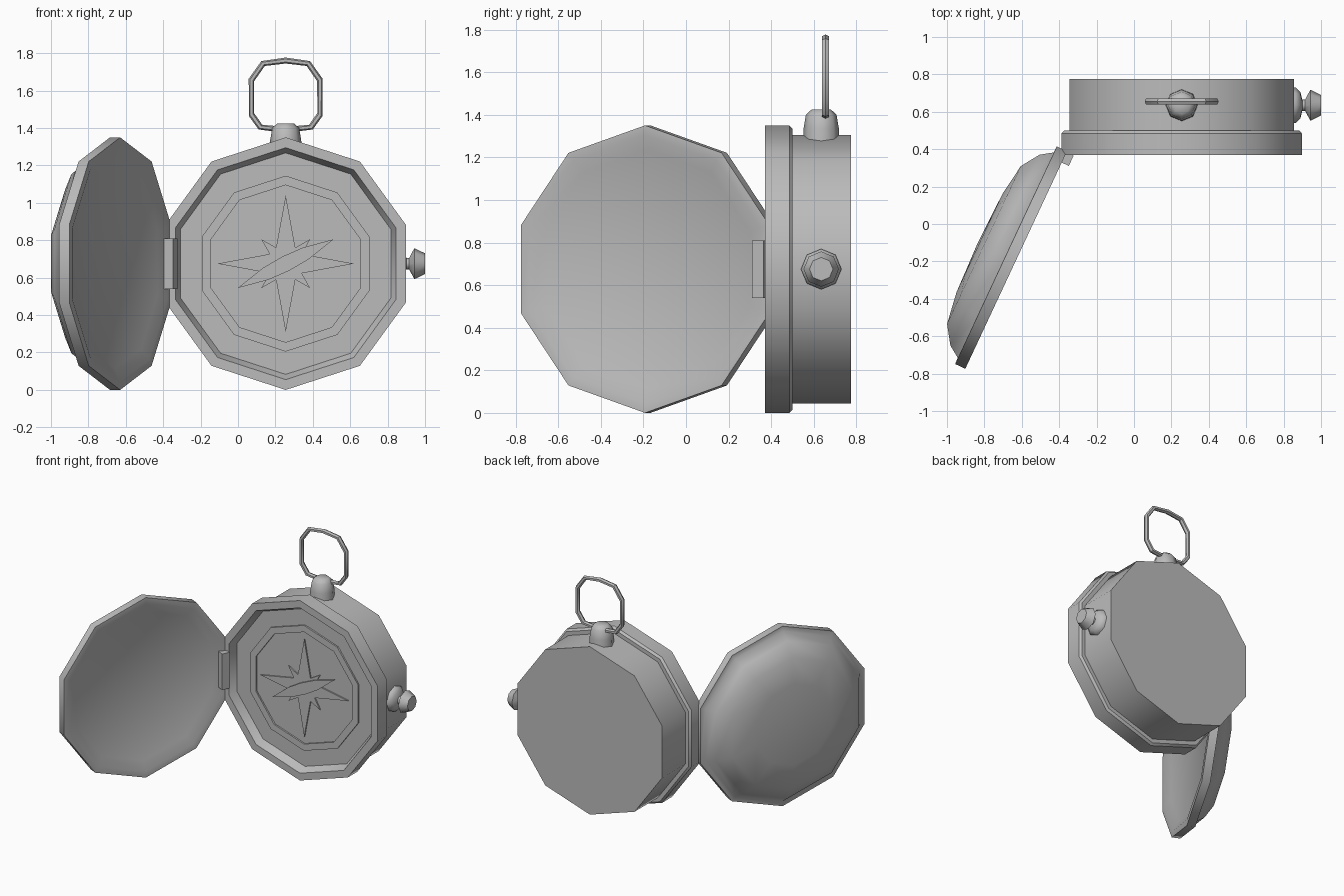
import bpy, bmesh, math
from mathutils import Matrix, Vector

if "Cube" in bpy.data.objects:
    bpy.data.objects.remove(bpy.data.objects["Cube"])

metal = bpy.data.materials.new("grey_metal")
metal.diffuse_color = (0.5, 0.5, 0.5, 1)
metal.use_nodes = True
metal.node_tree.nodes["Principled BSDF"].inputs["Base Color"].default_value = metal.diffuse_color


def finish(name, bm, mat, angle=38):
    bmesh.ops.remove_doubles(bm, verts=bm.verts, dist=1e-5)
    bmesh.ops.recalc_face_normals(bm, faces=bm.faces)
    me = bpy.data.meshes.new(name)
    bm.to_mesh(me)
    bm.free()
    me.transform(mat)
    me.materials.append(metal)
    ob = bpy.data.objects.new(name, me)
    bpy.context.collection.objects.link(ob)
    bpy.ops.object.select_all(action='DESELECT')
    bpy.context.view_layer.objects.active = ob
    ob.select_set(True)
    bpy.ops.object.shade_smooth_by_angle(angle=math.radians(angle))
    return ob


def lathe(name, profile, n, mat, closed=False, angle=38):
    """Spin (radius, height) points about local z with n sides, a vertex on local +y."""
    bm = bmesh.new()
    rings = []
    for r, h in profile:
        if r == 0:
            rings.append([bm.verts.new((0, 0, h))] * n)
        else:
            rings.append([bm.verts.new((r * math.sin(2 * math.pi * i / n),
                                        r * math.cos(2 * math.pi * i / n), h)) for i in range(n)])
    pairs = list(zip(rings, rings[1:])) + ([(rings[-1], rings[0])] if closed else [])
    for a, b in pairs:
        for i in range(n):
            j = (i + 1) % n
            vs = list(dict.fromkeys([a[i], a[j], b[j], b[i]]))
            if len(vs) > 2:
                bm.faces.new(vs)
    return finish(name, bm, mat, angle)


def plate(name, pts, h0, h1, mat):
    """Extrude a flat outline from h0 to h1."""
    bm = bmesh.new()
    f = bm.faces.new([bm.verts.new((x, y, h0)) for x, y in pts])
    ext = bmesh.ops.extrude_face_region(bm, geom=[f])["geom"]
    bmesh.ops.translate(bm, vec=(0, 0, h1 - h0), verts=[v for v in ext if isinstance(v, bmesh.types.BMVert)])
    return finish(name, bm, mat)


def frame(origin, x, y, z):
    m = Matrix((x, y, z)).transposed().to_4x4()
    m.translation = Vector(origin)
    return m


CX, CZ = 0.255, 0.675
face = frame((CX, 0, CZ), (1, 0, 0), (0, 0, 1), (0, -1, 0))   # local height = -y

# Case with front rim and recessed dial
lathe("case", [(0, -0.775), (0.63, -0.775), (0.63, -0.50), (0.66, -0.50), (0.675, -0.485),
               (0.675, -0.37), (0.62, -0.37), (0.592, -0.43), (0, -0.43)], 10, face)
lathe("dial_ring", [(0.42, -0.435), (0.42, -0.418), (0.47, -0.418), (0.47, -0.435)], 10, face, True)

# Compass rose and needle
star = []
for i in range(4):
    for r, a in ((0.365, 0), (0.1, 31), (0.185, 45), (0.1, 59)):
        t = math.radians(90 * i + a)
        star.append((r * math.sin(t), r * math.cos(t)))
plate("compass_rose", star, -0.435, -0.42, face)
needle = [(-0.287, 0), (-0.12, -0.035), (0, -0.042), (0.12, -0.035),
          (0.287, 0), (0.12, 0.035), (0, 0.042), (-0.12, 0.035)]
plate("needle", needle, -0.425, -0.405, face @ Matrix.Rotation(math.radians(27), 4, 'Z'))

# Open lid: thin rim, shallow inside, domed outside
d = Vector((-0.4235, -0.9059, 0))
n = Vector((-0.9059, 0.4235, 0))
lid = frame((-0.63, -0.1925, CZ), d, (0, 0, 1), n)
lathe("lid", [(0, 0.032), (0.56, 0.03), (0.63, 0),
              (0.675, 0), (0.675, 0.06), (0.637, 0.062), (0.592, 0.125), (0.49, 0.19),
              (0.305, 0.216), (0, 0.225)], 10, lid, angle=80)

# Hinge block on the lid edge
plate("hinge", [(-0.635, -0.135), (-0.575, -0.135), (-0.575, 0.135), (-0.635, 0.135)], -0.042, 0.03, lid)

# Side knob and top stem
knob = frame((0, 0.635, CZ), (0, 1, 0), (0, 0, 1), (1, 0, 0))
lathe("side_knob", [(0, 0.80), (0.095, 0.80), (0.095, 0.865), (0.07, 0.89), (0.03, 0.90), (0.03, 0.915),
                    (0.083, 0.943), (0.055, 1.0), (0, 1.0)], 8, knob, angle=55)
lathe("stem", [(0, 1.24), (0.087, 1.24), (0.083, 1.335), (0.072, 1.40), (0.045, 1.425), (0, 1.425)],
      8, Matrix.Translation((CX, 0.635, 0)), angle=48)

# Hanging ring: faceted rounded loop swept with a six-sided section
half = [(0, 0.184), (0.121, 0.168), (0.183, 0.08), (0.183, -0.105), (0.135, -0.172), (0, -0.187)]
loop = half + [(-x, z) for x, z in half[-2:0:-1]]
bm = bmesh.new()
rings = []
for x, z in loop:
    out = Vector((x, 0, z)).normalized()
    c = Vector((CX + x, 0.655, 1.577 + z))
    rings.append([bm.verts.new(c + out * 0.016 * math.cos(k * math.pi / 3)
                               + Vector((0, 0.019 * math.sin(k * math.pi / 3), 0))) for k in range(6)])
for i, a in enumerate(rings):
    b = rings[(i + 1) % len(rings)]
    for k in range(6):
        bm.faces.new((a[k], a[(k + 1) % 6], b[(k + 1) % 6], b[k]))
finish("hanging_ring", bm, Matrix())
